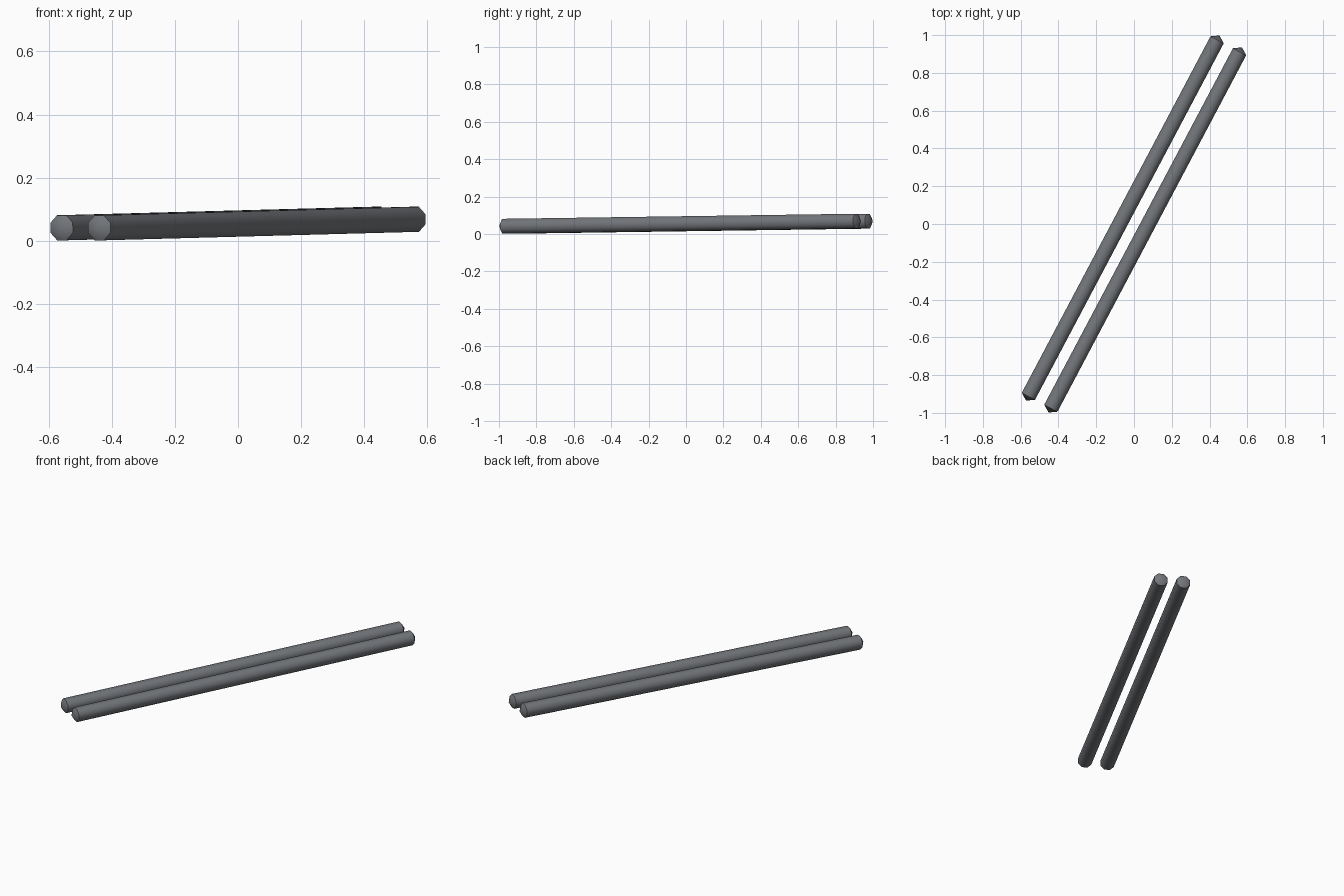
import bpy, bmesh, math
from mathutils import Vector

if "Cube" in bpy.data.objects:
    bpy.data.objects.remove(bpy.data.objects["Cube"])

SIDES = 8
RADIUS = 0.043
TIP = 0.026

dark = bpy.data.materials.new("dark_grey")
dark.diffuse_color = (0.17, 0.18, 0.195, 1)
dark.use_nodes = True
dark.node_tree.nodes["Principled BSDF"].inputs["Base Color"].default_value = dark.diffuse_color


def rod(name, start, end):
    """Octagonal smooth-shaded stick with a short blunt point at both ends."""
    a, b = Vector(start), Vector(end)
    axis = (b - a).normalized()
    side = axis.cross(Vector((0, 0, 1))).normalized()
    up = side.cross(axis)
    bm = bmesh.new()

    def ring(c):
        out = []
        for i in range(SIDES):
            t = 2 * math.pi * (i + 0.5) / SIDES
            out.append(bm.verts.new(c + RADIUS * (math.cos(t) * side + math.sin(t) * up)))
        return out

    r0, r1 = ring(a), ring(b)
    t0, t1 = bm.verts.new(a - axis * TIP), bm.verts.new(b + axis * TIP)
    for i in range(SIDES):
        j = (i + 1) % SIDES
        bm.faces.new((r0[i], r0[j], r1[j], r1[i]))
        bm.faces.new((t0, r0[j], r0[i]))
        bm.faces.new((t1, r1[i], r1[j]))
    bmesh.ops.recalc_face_normals(bm, faces=bm.faces)
    for f in bm.faces:
        f.smooth = True
    # crisp edge where the shaft meets each point
    for r in (r0, r1):
        for i in range(SIDES):
            bm.edges.get((r[i], r[(i + 1) % SIDES])).smooth = False
    mesh = bpy.data.meshes.new(name)
    bm.to_mesh(mesh)
    bm.free()
    mesh.materials.append(dark)
    obj = bpy.data.objects.new(name, mesh)
    bpy.context.collection.objects.link(obj)


# two parallel sticks, slightly raised at the far end
rod("left_stick", (-0.559, -0.912, 0.041), (0.440, 0.975, 0.068))
rod("right_stick", (-0.440, -0.975, 0.041), (0.559, 0.912, 0.068))
